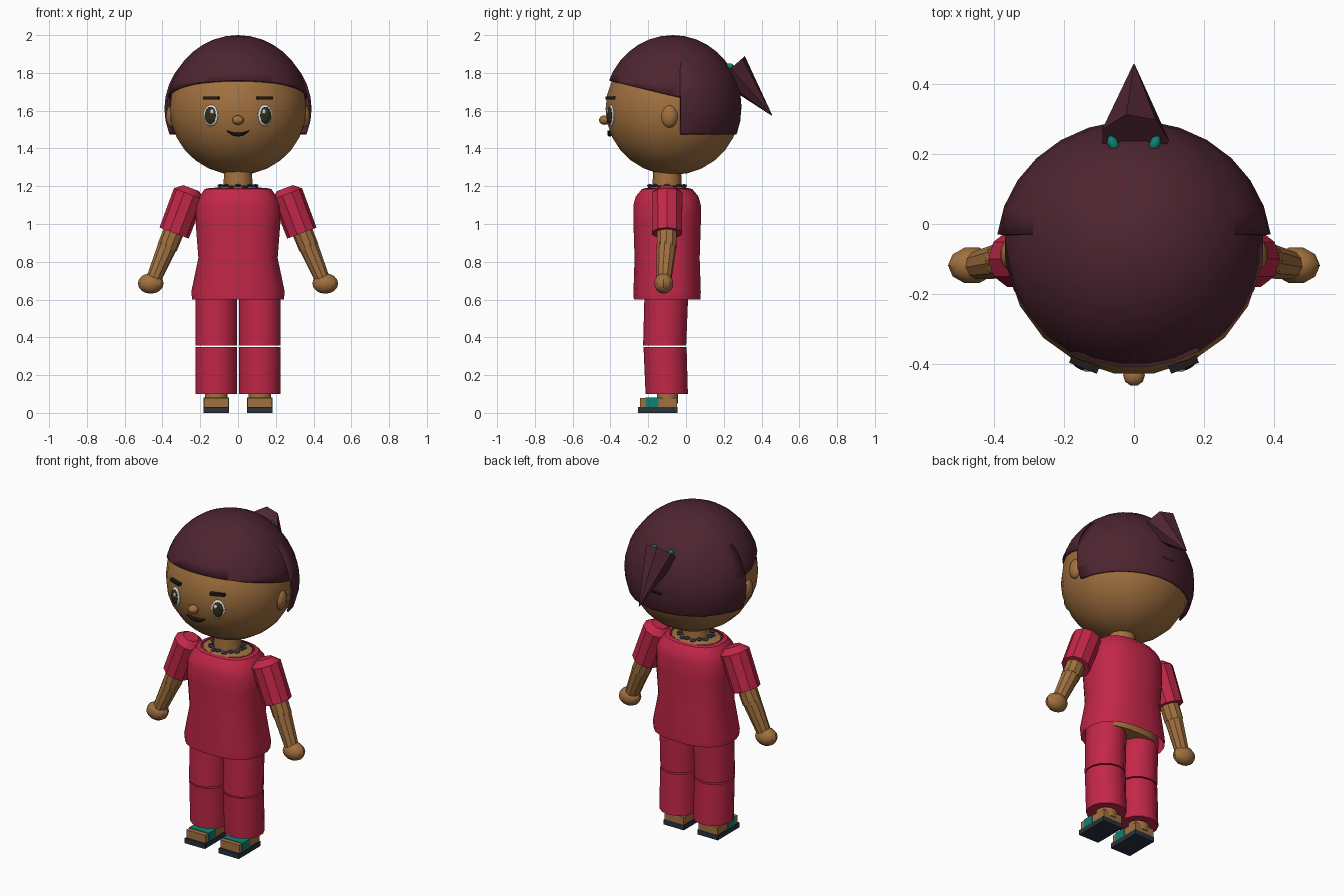
import bpy, bmesh
from math import cos, sin, pi, radians, copysign
from mathutils import Vector, Matrix, Quaternion

if "Cube" in bpy.data.objects:
    bpy.data.objects.remove(bpy.data.objects["Cube"], do_unlink=True)


def material(name, rgb):
    m = bpy.data.materials.new(name)
    m.use_nodes = True
    m.diffuse_color = (*rgb, 1)
    m.node_tree.nodes["Principled BSDF"].inputs["Base Color"].default_value = (*rgb, 1)
    return m


SKIN = material("warm_skin", (0.36, 0.165, 0.05))
HAIR = material("plum_hair", (0.075, 0.018, 0.03))
RED = material("crimson_cloth", (0.54, 0.02, 0.065))
TEAL = material("teal_band", (0.005, 0.22, 0.17))
SLATE = material("slate_sole", (0.021, 0.032, 0.048))
WHITE = material("eye_white", (0.75, 0.75, 0.75))
IRIS = material("olive_iris", (0.03, 0.027, 0.01))
DARK = material("dark_line", (0.015, 0.01, 0.01))
UP = Quaternion()
parts = []


def finish(name, bm, mat):
    bmesh.ops.recalc_face_normals(bm, faces=bm.faces[:])
    mesh = bpy.data.meshes.new(name)
    bm.to_mesh(mesh)
    bm.free()
    mesh.materials.append(mat)
    obj = bpy.data.objects.new(name, mesh)
    bpy.context.collection.objects.link(obj)
    parts.append(obj)
    return obj


def tube(name, rings, mat, n=12, quat=UP, square=1.0, caps=True):
    """Loft through rings of (centre, rx, ry); square < 1 makes the section boxier."""
    bm = bmesh.new()
    loops = []
    for centre, rx, ry in rings:
        loop = []
        for i in range(n):
            a = 2 * pi * (i + 0.5) / n
            c, s = cos(a), sin(a)
            p = Vector((rx * copysign(abs(c) ** square, c), ry * copysign(abs(s) ** square, s), 0))
            loop.append(bm.verts.new(Vector(centre) + quat @ p))
        loops.append(loop)
    for a, b in zip(loops, loops[1:]):
        for i in range(n):
            j = (i + 1) % n
            bm.faces.new((a[i], a[j], b[j], b[i]))
    if caps:
        bm.faces.new(loops[0])
        bm.faces.new(loops[-1])
    return finish(name, bm, mat)


def limb(name, a, b, stations, mat, n=10):
    """Straight limb from a to b with (fraction, radius) stations."""
    a, b = Vector(a), Vector(b)
    quat = (b - a).to_track_quat('Z', 'Y')
    return tube(name, [(a.lerp(b, t), r, r) for t, r in stations], mat, n, quat)


def ball_mesh(loc, radii, turn, seg, rows):
    bm = bmesh.new()
    bmesh.ops.create_uvsphere(bm, u_segments=seg, v_segments=rows, radius=1)
    spin = Matrix.Rotation(turn, 4, 'Z')
    # half a segment of spin puts a flat facet at the front
    facet = Matrix.Rotation(pi / seg, 4, 'Z')
    bm.transform(Matrix.Translation(loc) @ spin @ Matrix.Diagonal((*radii, 1)) @ facet)
    return bm


def ball(name, loc, radii, mat, turn=0, seg=12, rows=8):
    return finish(name, ball_mesh(loc, radii, turn, seg, rows), mat)


def box(name, loc, size, mat, turn=0):
    bm = bmesh.new()
    bmesh.ops.create_cube(bm, size=1)
    bm.transform(Matrix.Translation(loc) @ Matrix.Rotation(turn, 4, 'Z') @ Matrix.Diagonal((*size, 1)))
    return finish(name, bm, mat)


def hair_shell(name, loc, radii, cuts):
    """Ellipsoid shell keeping only the side each cut normal points to."""
    bm = ball_mesh(loc, radii, 0, 28, 18)
    for point, normal in cuts:
        bmesh.ops.bisect_plane(bm, geom=bm.verts[:] + bm.edges[:] + bm.faces[:],
                               plane_co=point, plane_no=normal, clear_inner=True)
    obj = finish(name, bm, HAIR)
    mod = obj.modifiers.new("thickness", 'SOLIDIFY')
    mod.thickness = 0.012
    mod.offset = -1


# Head and hair
ball("head", (0, -0.07, 1.61), (0.365, 0.36, 0.35), SKIN, seg=20, rows=14)
hair_shell("hair_top", (0, -0.07, 1.62), (0.375, 0.366, 0.38),
           [((0, -0.03, 1.67), (0, 0.24, 1))])
hair_shell("hair_back", (0, -0.07, 1.61), (0.392, 0.365, 0.372),
           [((0, -0.03, 1.6), (0, 1, 0)), ((0, 0, 1.475), (0, 0, 1))])
limb("ponytail", (0, 0.238, 1.825), (0, 0.455, 1.575), [(0, 0.1), (1, 0.002)], HAIR, 7)

# Face
ball("nose", (0, -0.432, 1.55), (0.031, 0.03, 0.025), SKIN, seg=10)
smile = []
for i in range(9):
    t = i / 4 - 1
    smile.append(((0.058 * t, -0.404, 1.473 + 0.02 * t * t), 0.003 + 0.008 * (1 - t * t), 0.012))
tube("mouth", smile, DARK, 8, Matrix(((0, 0, 1), (0, 1, 0), (-1, 0, 0))).to_quaternion())

for side, label in ((1, "left"), (-1, "right")):
    turn = side * radians(22)
    out = Vector((sin(turn), -cos(turn), 0))
    eye = Vector((side * 0.143, -0.396, 1.575))
    ball(label + "_eye", eye, (0.041, 0.014, 0.057), WHITE, turn, 16)
    ball(label + "_iris", eye + out * 0.008, (0.032, 0.013, 0.046), IRIS, turn, 16)
    ball(label + "_eye_glint", eye + out * 0.02 + Vector((-side * 0.012, 0, 0.02)),
         (0.011, 0.006, 0.013), WHITE, turn, 8, 6)
    box(label + "_eyebrow", (side * 0.14, -0.397, 1.667), (0.085, 0.03, 0.016), DARK, turn)
    ball(label + "_ear", (side * 0.35, -0.087, 1.57), (0.032, 0.045, 0.06), SKIN)
    ball(label + "_hair_tie", (side * 0.06, 0.23, 1.835), (0.016, 0.024, 0.016), TEAL,
         side * radians(-25), 8, 6)

# Neck, chest and necklace
tube("neck", [((0, -0.1, 1.15), 0.16, 0.12), ((0, -0.1, 1.188), 0.15, 0.115),
              ((0, -0.1, 1.2), 0.08, 0.078), ((0, -0.1, 1.3), 0.073, 0.073)], SKIN, 14)
for i in range(16):
    a = 2 * pi * i / 16
    ball("necklace_bead", (0.092 * cos(a), -0.1 + 0.09 * sin(a), 1.2 + 0.004 * (-1) ** i),
         (0.018, 0.018, 0.007), SLATE, a, 8, 6)

# Shirt, open at the neck and hem
shirt = [(0.60, 0.245, 0.178), (0.64, 0.25, 0.18), (0.82, 0.212, 0.174), (1.0, 0.226, 0.18),
         (1.1, 0.225, 0.18), (1.145, 0.205, 0.168), (1.185, 0.178, 0.135), (1.19, 0.155, 0.115)]
tube("shirt", [((0, -0.1, z), rx, ry) for z, rx, ry in shirt], RED, 20, square=0.8, caps=False)
tube("hips", [((0, -0.1, 0.6), 0.215, 0.13), ((0, -0.1, 0.75), 0.19, 0.14)], SKIN, 16, square=0.8)

for side, label in ((1, "left"), (-1, "right")):
    # Sleeve, arm and hand
    limb(label + "_sleeve", (side * 0.248, -0.1, 1.19), (side * 0.338, -0.1, 0.952),
         [(0, 0.045), (0.13, 0.085), (1, 0.083)], RED, 10)
    limb(label + "_upper_arm", (side * 0.3, -0.1, 1.06), (side * 0.375, -0.103, 0.875),
         [(0, 0.056), (1, 0.054)], SKIN)
    limb(label + "_forearm", (side * 0.37, -0.103, 0.89), (side * 0.45, -0.118, 0.7),
         [(0, 0.053), (1, 0.04)], SKIN)
    ball(label + "_hand", (side * 0.462, -0.118, 0.685), (0.068, 0.053, 0.054), SKIN, seg=10)

    # Trouser leg in two pieces, meeting at the back of the knee
    x = side * 0.115
    tube(label + "_trouser_thigh", [((x, -0.103, 0.66), 0.113, 0.116),
                                    ((x, -0.113, 0.358), 0.113, 0.114)], RED, 14)
    tube(label + "_trouser_shin", [((x, -0.111, 0.35), 0.113, 0.114),
                                   ((x, -0.102, 0.1), 0.113, 0.112)], RED, 14)

    # Foot and sandal
    tube(label + "_ankle", [((x, -0.098, 0.05), 0.062, 0.058), ((x, -0.098, 0.12), 0.062, 0.058)], SKIN)
    box(label + "_foot", (x, -0.145, 0.053), (0.128, 0.196, 0.05), SKIN)
    box(label + "_sandal_strap", (x, -0.18, 0.055), (0.135, 0.07, 0.052), TEAL)
    box(label + "_sandal_sole", (x, -0.15, 0.015), (0.137, 0.21, 0.03), SLATE)

# Smooth shading that keeps hard edges
bpy.ops.object.select_all(action='DESELECT')
for obj in parts:
    obj.select_set(True)
bpy.context.view_layer.objects.active = parts[0]
bpy.ops.object.shade_smooth_by_angle(angle=radians(35))
